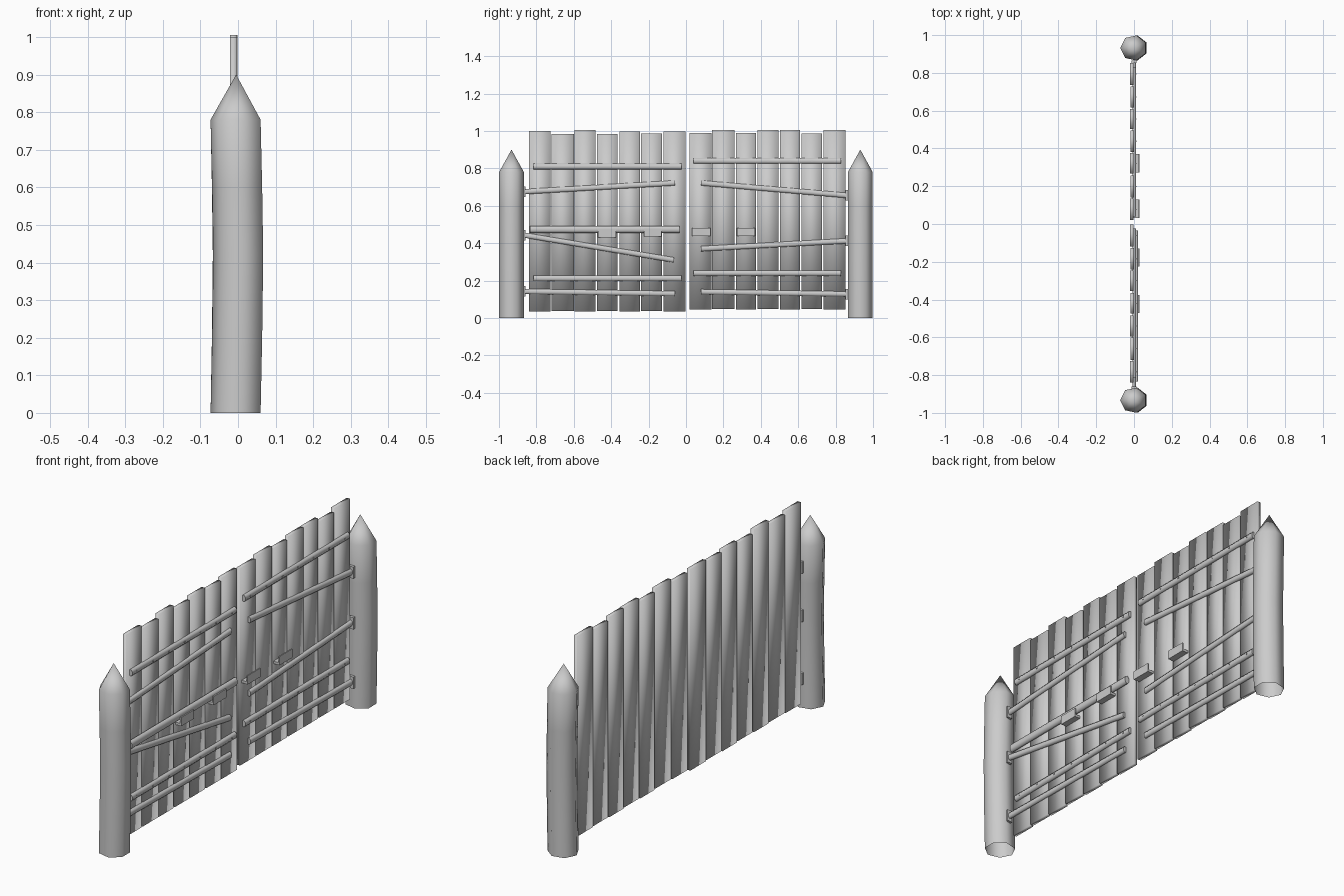
import bpy, bmesh, math
from mathutils import Vector

if "Cube" in bpy.data.objects:
    bpy.data.objects.remove(bpy.data.objects["Cube"])


def finish(name, bm, smooth=True):
    bmesh.ops.recalc_face_normals(bm, faces=bm.faces)
    me = bpy.data.meshes.new(name)
    bm.to_mesh(me)
    bm.free()
    for p in me.polygons:
        p.use_smooth = smooth
    ob = bpy.data.objects.new(name, me)
    bpy.context.collection.objects.link(ob)
    return ob


def add_box(bm, x0, x1, y0, y1, z0, z1):
    r = bmesh.ops.create_cube(bm, size=1)
    for v in r["verts"]:
        v.co = Vector((x0 if v.co.x < 0 else x1,
                       y0 if v.co.y < 0 else y1,
                       z0 if v.co.z < 0 else z1))


def box(name, *b, smooth=False):
    bm = bmesh.new()
    add_box(bm, *b)
    return finish(name, bm, smooth)


def rod(name, x, a, b, rx, rz, n=8):
    """Flattened round bar from a to b, both given as (y, z)."""
    bm = bmesh.new()
    rings = []
    for y, z in (a, b):
        rings.append([bm.verts.new((x + rx * math.cos(t), y, z + rz * math.sin(t)))
                      for t in (2 * math.pi * (i + .5) / n for i in range(n))])
    for i in range(n):
        j = (i + 1) % n
        bm.faces.new((rings[0][i], rings[0][j], rings[1][j], rings[1][i]))
    bm.faces.new(rings[0])
    bm.faces.new(rings[1])
    ob = finish(name, bm)
    ob.data.set_sharp_from_angle(angle=math.radians(60))
    return ob


def post(name, y, bend):
    """Seven-sided pointed log, slightly bowed, open at the bottom."""
    bm = bmesh.new()
    n, r = 7, 0.07
    rings = []
    for z, dx in ((0, 0), (.2, bend * .6), (.42, bend), (.6, bend * .6), (.78, 0)):
        rings.append([bm.verts.new((-.003 + dx + r * math.cos(t), y + r * .97 * math.sin(t), z))
                      for t in (math.pi + 2 * math.pi * i / n for i in range(n))])
    for lo, hi in zip(rings, rings[1:]):
        for i in range(n):
            j = (i + 1) % n
            bm.faces.new((lo[i], lo[j], hi[j], hi[i]))
    tip = bm.verts.new((-.005, y, .9))
    for i in range(n):
        bm.faces.new((rings[-1][i], rings[-1][(i + 1) % n], tip))
    return finish(name, bm)


# Gate posts
post("left_post", -.933, .007)
post("right_post", .932, .006)

# Door planks: (y start, y end, top)
left = [(-.84, -.725, 1.0), (-.72, -.6, .985), (-.595, -.485, 1.005), (-.475, -.365, .985),
        (-.355, -.245, .998), (-.24, -.128, .987), (-.12, -.003, .998)]
right = [(.02, .135, .99), (.14, .258, 1.005), (.267, .375, .99), (.381, .495, 1.005),
         (.502, .61, 1.004), (.617, .727, .987), (.735, .853, 1.005)]
for side, planks, z0 in (("left", left, .035), ("right", right, .046)):
    for i, (a, b, top) in enumerate(planks):
        d = .002 * (i % 2)
        box(f"{side}_plank_{i + 1}", -.021 + d, -.003 + d, a, b, z0 + d, top, smooth=True)

# Horizontal rails and the nails through each plank
for side, planks, y0, y1, zs in (("left", left, -.815, -.025, (.81, .212)),
                                 ("right", right, .04, .83, (.84, .24))):
    for k, z in enumerate(zs):
        rod(f"{side}_rail_{k + 1}", .001, (y0, z), (y1, z), .011, .016)
        bm = bmesh.new()
        for a, b, top in planks:
            c = max(y0 + .02, min(y1 - .02, (a + b) / 2))
            add_box(bm, .008, .0135, c - .003, c + .003, z - .003, z + .003)
        finish(f"{side}_rail_nails_{k + 1}", bm, False)

# Slanted hinge straps and their plates on the posts
straps = [("left", (-.865, .675), (-.06, .722)), ("left", (-.865, .443), (-.065, .31)),
          ("left", (-.865, .142), (-.06, .13)), ("right", (.86, .655), (.08, .722)),
          ("right", (.86, .412), (.08, .37)), ("right", (.86, .128), (.08, .14))]
for i, (side, a, b) in enumerate(straps):
    rod(f"{side}_hinge_strap_{i + 1}", .001, a, b, .010, .015)
    box(f"{side}_hinge_plate_{i + 1}", -.012, .014, a[0] - .008, a[0] + .006,
        a[1] - .028, a[1] + .028)

# Locking bar
rod("locking_bar", .011, (-.835, .474), (-.035, .474), .012, .02)

# Hook brackets: shelf plus outer lip
for i, (a, b, z) in enumerate(((-.47, -.375, .43), (-.225, -.13, .437),
                               (.032, .13, .438), (.272, .37, .438))):
    bm = bmesh.new()
    prof = [(-.004, 0), (.029, 0), (.029, .042), (.023, .042), (.023, .012), (-.004, .012)]
    ends = [[bm.verts.new((x, y, z + h)) for x, h in prof] for y in (a, b)]
    for k in range(6):
        j = (k + 1) % 6
        bm.faces.new((ends[0][k], ends[0][j], ends[1][j], ends[1][k]))
    bm.faces.new(ends[0])
    bm.faces.new(ends[1])
    finish(f"bar_bracket_{i + 1}", bm, False)
